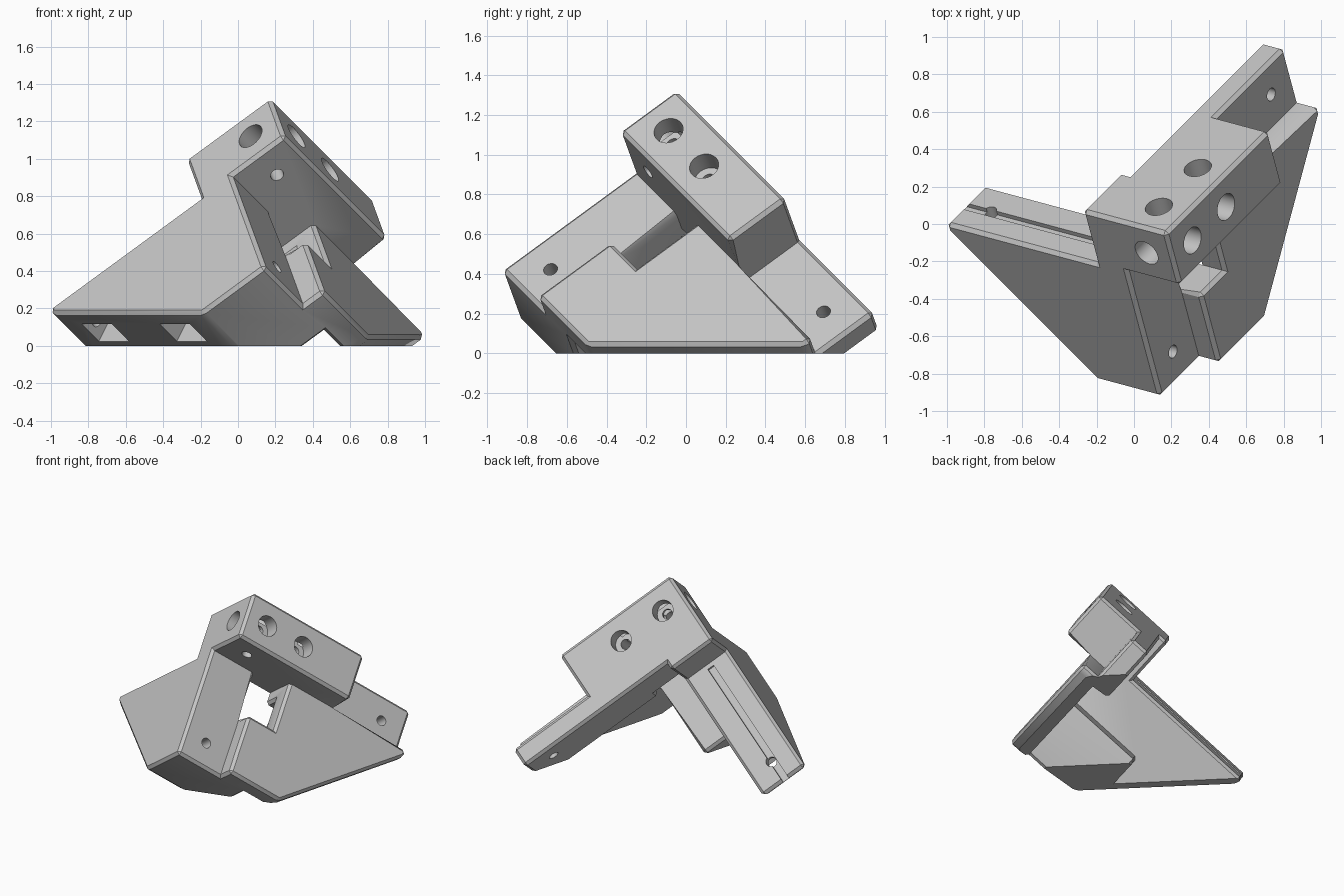
import bpy, bmesh
from mathutils import Matrix, Vector

cube = bpy.data.objects.get("Cube")
if cube:
    bpy.data.objects.remove(cube, do_unlink=True)

# The bracket is a square corner standing on its body diagonal:
# u, v, w run down the three edges from the apex.
APEX = Vector((0.171, -0.05, 1.329))
U = Vector((0.5774, 0.5774, -0.5774))
V = Vector((0.2113, -0.7887, -0.5774))
W = Vector((-0.7887, 0.2113, -0.5774))
TO_WORLD = Matrix.Translation(APEX) @ Matrix((U, V, W)).transposed().to_4x4()

T = 0.36        # beam size
MID = 0.18      # beam centre line
TIP = 1.59      # arm length
FOOT = 1.21     # lower edge of the plates
STEP_U, STEP_V = 0.583, 0.742
CHAMFER = 0.02


def make_object(name, bm):
    mesh = bpy.data.meshes.new(name)
    bmesh.ops.recalc_face_normals(bm, faces=bm.faces[:])
    bm.to_mesh(mesh)
    bm.free()
    obj = bpy.data.objects.new(name, mesh)
    bpy.context.scene.collection.objects.link(obj)
    return obj


def prism(name, axis, outline, low, high):
    """Extrude an outline lying in the two axes that follow the given one."""
    bm = bmesh.new()
    rings = []
    for depth in (low, high):
        ring = []
        for p, q in outline:
            co = [0, 0, 0]
            co[axis], co[(axis + 1) % 3], co[(axis + 2) % 3] = depth, p, q
            ring.append(bm.verts.new(co))
        rings.append(ring)
        bm.faces.new(ring)
    n = len(outline)
    for i in range(n):
        k = (i + 1) % n
        bm.faces.new((rings[0][i], rings[0][k], rings[1][k], rings[1][i]))
    return make_object(name, bm)


def box(name, u, v, w):
    return prism(name, 0, [(v[0], w[0]), (v[1], w[0]), (v[1], w[1]), (v[0], w[1])], *u)


def cylinder(name, axis, p, q, radius, low, high):
    bm = bmesh.new()
    bmesh.ops.create_cone(bm, cap_ends=True, segments=32, radius1=radius,
                          radius2=radius, depth=high - low)
    for vert in bm.verts:
        a, b, d = vert.co
        co = [0, 0, 0]
        co[axis] = d + (low + high) / 2
        co[(axis + 1) % 3], co[(axis + 2) % 3] = p + a, q + b
        vert.co = co
    return make_object(name, bm)


def combine(body, other, operation):
    mod = body.modifiers.new(operation, 'BOOLEAN')
    mod.operation = operation
    mod.solver = 'EXACT'
    mod.object = other
    bpy.context.view_layer.objects.active = body
    bpy.ops.object.modifier_apply(modifier=mod.name)
    bpy.data.objects.remove(other, do_unlink=True)


# Main beam and the parts fused to it
body = box("corner_bracket", (0, 0.955), (0, T), (0, T))
parts = [
    box("corner_cap", (0, T), (0, T), (0, 0.57)),
    box("long_arm", (0, TIP), (0, T), (T, 0.51)),
    box("arm_rib", (STEP_U, TIP), (0.2, 0.45), (T, 0.51)),
    prism("thick_plate", 0, [(T, T), (FOOT, T), (FOOT, 0.79), (0.41, TIP), (T, TIP)], 0, T),
    prism("thin_plate", 2, [(STEP_U, T), (TIP, T), (TIP, 0.41), (0.79, FOOT), (T, FOOT),
                            (T, STEP_V), (STEP_U, STEP_V)], 0.226, 0.38),
    box("inner_step", (T, STEP_U), (STEP_V, FOOT), (0.226, 0.955)),
]
for part in parts:
    combine(body, part, 'UNION')

# Chamfer the outward edges
bm = bmesh.new()
bm.from_mesh(body.data)
bmesh.ops.remove_doubles(bm, verts=bm.verts[:], dist=0.0001)
bmesh.ops.dissolve_limit(bm, angle_limit=0.01, verts=bm.verts[:], edges=bm.edges[:])
sharp = [e for e in bm.edges if e.is_manifold and e.calc_face_angle_signed(0) > 0.5]
bmesh.ops.bevel(bm, geom=sharp, offset=CHAMFER, segments=1, profile=0.5,
                affect='EDGES', clamp_overlap=True)
bm.to_mesh(body.data)
bm.free()

# Counterbored screw holes: axis, two centre coordinates, depth of narrow hole
BORES = [
    (0, MID, MID, 0.3),
    (1, MID, MID, 0.45),
    (1, MID, 0.54, 0.3),
    (2, MID, MID, 0.3),
    (2, 0.49, MID, 0.3),
]
cutters = []
for axis, p, q, depth in BORES:
    cutters.append(cylinder("counterbore", axis, p, q, 0.075, -0.05, 0.12))
    cutters.append(cylinder("screw_hole", axis, p, q, 0.036, 0.1, depth))

# Small holes in the beam end and in the three arms
cutters += [
    cylinder("end_hole", 0, MID, MID, 0.035, 0.8, 1.0),
    cylinder("long_arm_hole", 2, 1.4, MID, 0.036, 0.3, 0.6),
    cylinder("front_arm_hole", 2, MID, 1.03, 0.036, 0.3, 0.65),
    cylinder("side_arm_hole", 1, 1.42, MID, 0.036, 0.3, 0.65),
    box("side_arm_groove", (0.14, 0.19), (0.3, 0.385), (0.6, 1.7)),
]

# Slots in the slanted edge of the thick plate
for v in (0.593, 1.01):
    w = 2 - v
    h = 0.08
    outline = [(v - h + d, w + h + d) for d in (-0.1, 0.05)]
    outline += [(v + h + d, w - h + d) for d in (0.05, -0.1)]
    cutters.append(prism("edge_slot", 0, outline, 0.1, 0.26))

for cutter in cutters:
    combine(body, cutter, 'DIFFERENCE')

# Stand the bracket on its diagonal and cut it level with the ground
body.data.transform(TO_WORLD)
combine(body, box("ground_cutter", (-3, 3), (-3, 3), (-2, 0)), 'DIFFERENCE')

# One plain colour
grey = bpy.data.materials.new("light_grey")
grey.use_nodes = True
colour = (0.55, 0.55, 0.55, 1)
grey.diffuse_color = colour
grey.node_tree.nodes["Principled BSDF"].inputs["Base Color"].default_value = colour
body.data.materials.clear()
body.data.materials.append(grey)

bpy.ops.object.select_all(action='DESELECT')
body.select_set(True)
bpy.context.view_layer.objects.active = body
bpy.ops.object.shade_smooth_by_angle(angle=0.5)
